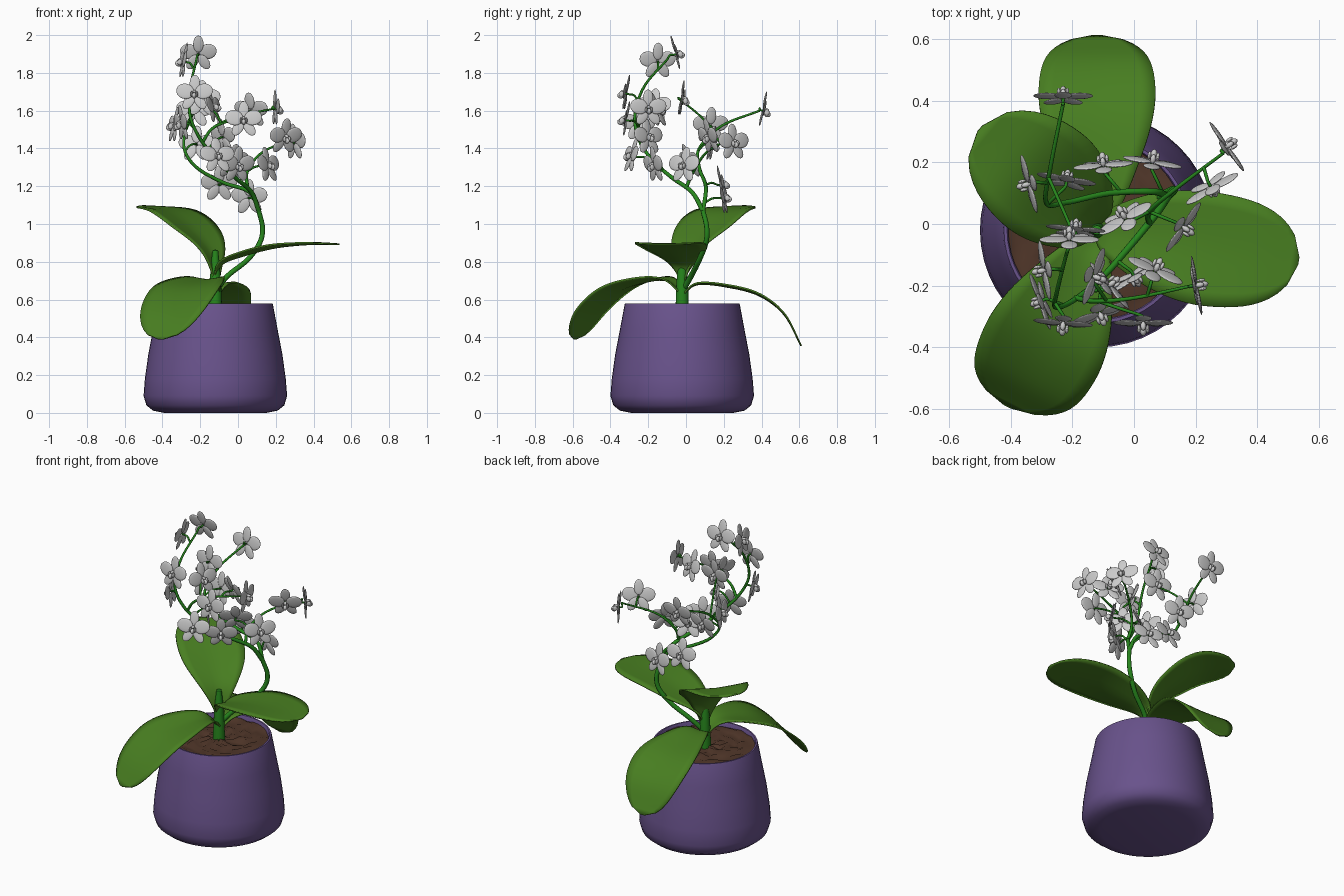
import bpy, bmesh, math, random
from mathutils import Vector, Matrix

if "Cube" in bpy.data.objects:
    bpy.data.objects.remove(bpy.data.objects["Cube"])

random.seed(4)
CX, CY = -0.12, -0.02


def material(name, rgb):
    m = bpy.data.materials.new(name)
    m.diffuse_color = (*rgb, 1)
    m.use_nodes = True
    m.node_tree.nodes["Principled BSDF"].inputs["Base Color"].default_value = m.diffuse_color
    return m


PURPLE = material("pot_purple", (0.14, 0.085, 0.26))
LEAF = material("leaf_green", (0.065, 0.21, 0.015))
STALK = material("stalk_green", (0.02, 0.24, 0.012))
SOIL = material("soil_brown", (0.08, 0.037, 0.022))


def add_object(name, bm, mat=None, smooth=True):
    bmesh.ops.recalc_face_normals(bm, faces=bm.faces)
    me = bpy.data.meshes.new(name)
    for f in bm.faces:
        f.smooth = smooth
    bm.to_mesh(me)
    bm.free()
    if mat:
        me.materials.append(mat)
    ob = bpy.data.objects.new(name, me)
    bpy.context.collection.objects.link(ob)
    return ob


def spline(pts, steps=8):
    """Catmull-Rom samples through the points."""
    p = [Vector(q) for q in pts]
    p = [2 * p[0] - p[1]] + p + [2 * p[-1] - p[-2]]
    out = []
    for i in range(1, len(p) - 2):
        a, b, c, d = p[i - 1:i + 3]
        for k in range(steps):
            t = k / steps
            out.append(0.5 * (2 * b + (c - a) * t + (2 * a - 5 * b + 4 * c - d) * t * t
                              + (3 * b - a - 3 * c + d) * t ** 3))
    return out + [p[-2]]


def tube(name, samples, r0, r1):
    cu = bpy.data.curves.new(name, 'CURVE')
    cu.dimensions = '3D'
    cu.bevel_depth = 1
    cu.bevel_resolution = 2
    cu.use_fill_caps = True
    sp = cu.splines.new('POLY')
    sp.points.add(len(samples) - 1)
    for i, (pt, s) in enumerate(zip(sp.points, samples)):
        pt.co = (*s, 1)
        pt.radius = r0 + (r1 - r0) * i / (len(samples) - 1)
    sp.use_smooth = True
    cu.materials.append(STALK)
    bpy.context.collection.objects.link(bpy.data.objects.new(name, cu))


def lathe(name, profile, mat, n=48):
    bm = bmesh.new()
    vs = [bm.verts.new((r, 0, z)) for r, z in profile]
    es = [bm.edges.new(e) for e in zip(vs, vs[1:])]
    bmesh.ops.spin(bm, geom=vs + es, cent=(0, 0, 0), axis=(0, 0, 1),
                   angle=math.tau, steps=n, use_merge=False)
    bmesh.ops.remove_doubles(bm, verts=bm.verts, dist=1e-4)
    ob = add_object(name, bm, mat)
    ob.location = (CX, CY, 0)
    ob.data.set_sharp_from_angle(angle=math.radians(40))
    return ob


# Pot
lathe("pot", [(0, 0), (0.27, 0), (0.33, 0.012), (0.365, 0.04), (0.38, 0.09), (0.373, 0.18),
              (0.355, 0.31), (0.33, 0.44), (0.305, 0.574), (0.302, 0.58), (0.292, 0.58),
              (0.288, 0.574), (0.288, 0.5)], PURPLE)

# Bark soil: rough disc
soil = lathe("soil", [(0.29 * i / 10, 0.555) for i in range(11)], SOIL, 32)
for v in soil.data.vertices:
    v.co.z += random.uniform(-0.012, 0.012)

# Short plant stem
lathe("plant_stem", [(0, 0.53), (0.036, 0.53), (0.032, 0.66), (0.024, 0.78), (0.015, 0.86),
                     (0, 0.865)], STALK, 16)


def leaf(name, pts, width, fold):
    c = spline(pts, 6)
    n = len(c) - 1
    along = c[-1] - c[0]
    side = Vector((-along.y, along.x, 0)).normalized()
    bm = bmesh.new()
    rows = []
    for i, p in enumerate(c):
        t = i / n
        w = width * (0.13 + 0.87 * math.sin(min(t / 0.65, 1) * math.pi / 2) ** 1.5)
        w *= math.sqrt(max(0.004, 1 - max(0, (t - 0.62) / 0.38) ** 2.4))
        tan = (c[min(i + 1, n)] - c[max(i - 1, 0)]).normalized()
        up = tan.cross(side)
        lift = fold * (1 - t)
        rows.append([bm.verts.new(p + side * (w * s) + up * (w * lift * abs(s) ** 1.3))
                     for s in [k / 4 for k in range(-4, 5)]])
    for a, b in zip(rows, rows[1:]):
        for k in range(8):
            bm.faces.new((a[k], a[k + 1], b[k + 1], b[k]))
    ob = add_object(name, bm, LEAF)
    m = ob.modifiers.new("thickness", 'SOLIDIFY')
    m.thickness = 0.009
    m.offset = 0


# Four leaves
leaf("leaf_back", [(-0.12, -0.02, 0.62), (-0.12, 0.06, 0.68), (-0.12, 0.23, 0.665),
                   (-0.12, 0.39, 0.62), (-0.12, 0.52, 0.52), (-0.12, 0.61, 0.355)], 0.19, 0.12)
leaf("leaf_front", [(-0.12, -0.02, 0.63), (-0.15, -0.1, 0.7), (-0.21, -0.23, 0.69),
                    (-0.28, -0.37, 0.64), (-0.35, -0.5, 0.53), (-0.41, -0.59, 0.39)], 0.2, 0.2)
leaf("leaf_left", [(-0.115, -0.02, 0.7), (-0.145, 0.01, 0.85), (-0.23, 0.09, 0.96),
                   (-0.35, 0.19, 1.06), (-0.5, 0.31, 1.095)], 0.195, 0.25)
leaf("leaf_right", [(-0.12, -0.02, 0.72), (-0.08, -0.025, 0.79), (0.04, -0.045, 0.835),
                    (0.2, -0.075, 0.875), (0.38, -0.1, 0.893), (0.535, -0.12, 0.893)], 0.185, 0.2)

# Flower stalk and its branches
BRANCHES = {
    "flower_stalk": ([(-0.11, -0.01, 0.66), (-0.05, 0.03, 0.73), (0.05, 0.07, 0.81),
                      (0.115, 0.105, 0.9), (0.13, 0.11, 0.98), (0.11, 0.09, 1.07)], 0.015, 0.013),
    "branch_tall": ([(0.11, 0.09, 1.07), (0.07, 0.03, 1.17), (-0.02, -0.08, 1.25),
                     (-0.11, -0.18, 1.34), (-0.2, -0.25, 1.45), (-0.255, -0.27, 1.58),
                     (-0.25, -0.22, 1.73), (-0.22, -0.1, 1.87)], 0.013, 0.006),
    "branch_back": ([(0.11, 0.09, 1.07), (0.06, 0.105, 1.17), (-0.08, 0.1, 1.22),
                     (-0.22, 0.07, 1.3), (-0.285, 0.07, 1.4), (-0.27, 0.19, 1.52),
                     (-0.23, 0.39, 1.6)], 0.012, 0.006),
    "branch_right": ([(0.05, 0.0, 1.19), (0.05, 0.04, 1.28), (0.13, 0.11, 1.38),
                      (0.29, 0.23, 1.45)], 0.01, 0.005),
    "branch_front": ([(-0.19, -0.24, 1.43), (-0.13, -0.25, 1.51), (0.0, -0.24, 1.57),
                      (0.19, -0.2, 1.61)], 0.009, 0.005),
}
anchors = []
for name, (pts, r0, r1) in BRANCHES.items():
    s = spline(pts)
    tube(name, s, r0, r1)
    if name != "flower_stalk":
        anchors += s

# One flower facing -y, shared by all blooms: angle, distance, half width, half length, depth
bm = bmesh.new()
PETALS = [(0, 0.056, 0.028, 0.046, 0.004), (145, 0.052, 0.027, 0.045, 0.004),
          (-145, 0.052, 0.027, 0.045, 0.004), (76, 0.052, 0.042, 0.047, -0.003),
          (-76, 0.052, 0.042, 0.047, -0.003)]
for ang, dist, w, l, y in PETALS:
    m = (Matrix.Rotation(math.radians(ang), 4, 'Y') @ Matrix.Translation((0, y, dist))
         @ Matrix.Diagonal((w, 0.006, l, 1)))
    bmesh.ops.create_uvsphere(bm, u_segments=14, v_segments=10, radius=1, matrix=m)
# Lip, side lobes and column
for loc, sc in [((0, -0.024, -0.014), (0.011, 0.018, 0.016)), ((0.014, -0.02, -0.006), (0.006, 0.014, 0.016)),
                ((-0.014, -0.02, -0.006), (0.006, 0.014, 0.016)), ((0, -0.012, 0.008), (0.009, 0.016, 0.009))]:
    bmesh.ops.create_uvsphere(bm, u_segments=10, v_segments=8, radius=1,
                              matrix=Matrix.Translation(loc) @ Matrix.Diagonal((*sc, 1)))
proto = add_object("flower_1", bm)

# Blooms: x, y, z, compass angle faced (degrees from +x), upward pitch
FLOWERS = [(-0.21, -0.05, 1.9, 90, 15), (-0.29, -0.15, 1.86, 190, 10), (-0.23, 0.41, 1.6, 90, -12),
           (-0.34, 0.13, 1.52, 195, 10), (-0.22, 0.14, 1.42, 80, -12), (-0.1, 0.19, 1.21, 95, 12),
           (0.06, 0.2, 1.14, 80, 10), (0.3, 0.25, 1.43, 35, 5), (0.25, 0.12, 1.46, -60, -15),
           (0.16, -0.01, 1.31, -35, 12), (-0.03, 0.02, 1.33, 120, 22), (-0.19, -0.02, 1.66, 85, -8),
           (-0.13, -0.17, 1.62, -20, 15), (0.07, -0.15, 1.6, 65, 18), (0.2, -0.2, 1.61, 10, 0),
           (0.03, -0.32, 1.55, -90, 10), (-0.08, -0.2, 1.46, 40, 10), (-0.11, -0.29, 1.36, -70, 15),
           (-0.23, -0.32, 1.69, -95, 10), (-0.3, -0.25, 1.53, 200, -8), (0.0, -0.17, 1.31, -60, -10)]
for i, (x, y, z, az, pitch) in enumerate(FLOWERS):
    ob = proto if i == 0 else bpy.data.objects.new(f"flower_{i + 1}", proto.data)
    if i:
        bpy.context.collection.objects.link(ob)
    pos = Vector((x, y, z))
    rot = Matrix.Rotation(math.radians(az + 90), 4, 'Z') @ Matrix.Rotation(math.radians(-pitch), 4, 'X')
    ob.matrix_world = Matrix.Translation(pos) @ rot
    # Thin flower stem to the nearest lower point of a branch
    a = min(anchors, key=lambda q: (q - pos).length + 2 * max(0, q.z - z + 0.03))
    back = pos + rot.to_3x3() @ Vector((0, 0.02, 0))
    tube(f"pedicel_{i + 1}", spline([a, (a + back) / 2 + Vector((0, 0, 0.012)), back, pos], 4), 0.006, 0.005)
